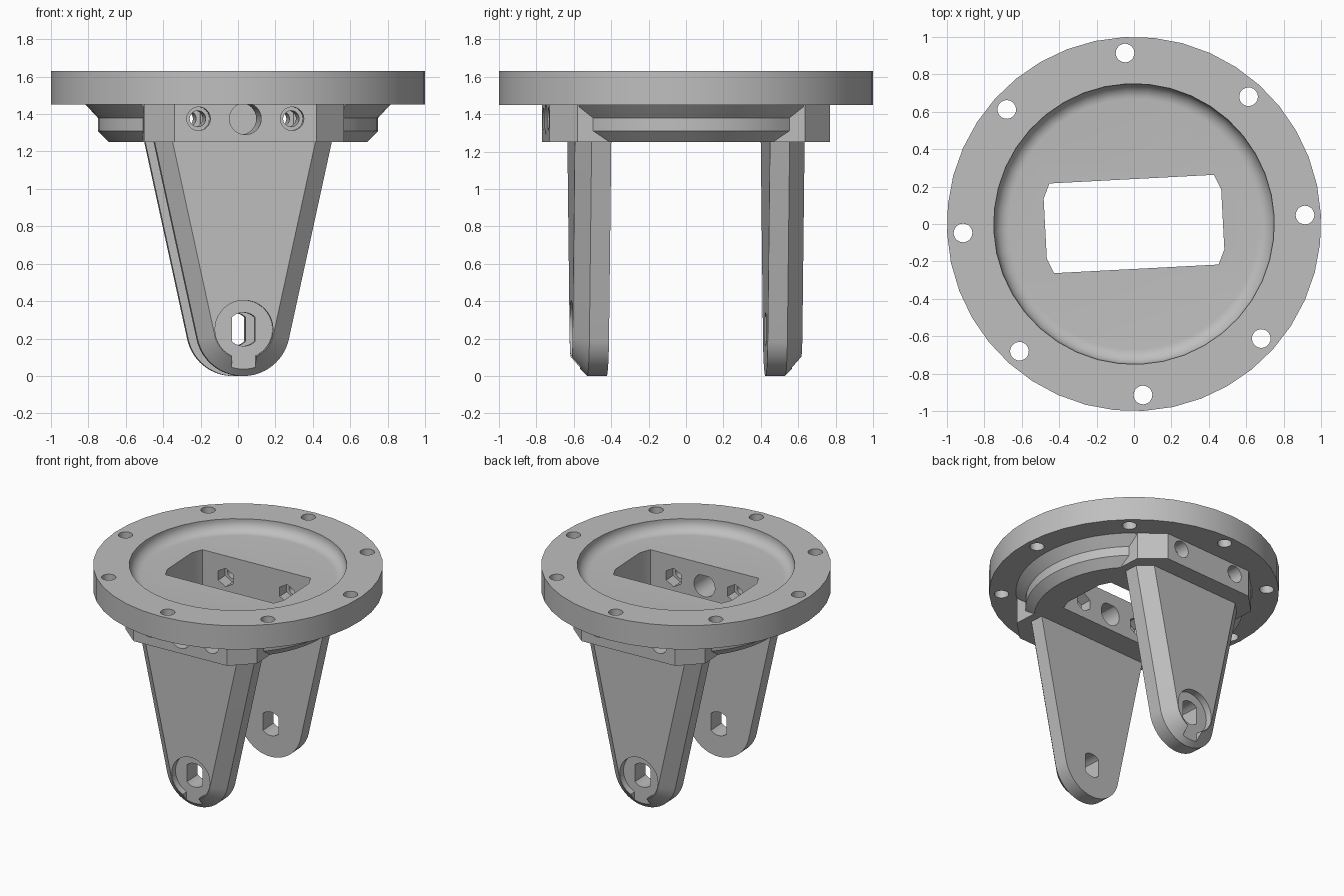
import bpy, bmesh
from math import sin, cos, acos, pi, radians
from mathutils import Matrix

cube = bpy.data.objects.get("Cube")
if cube:
    bpy.data.objects.remove(cube)

grey = bpy.data.materials.new("plain grey")
grey.use_nodes = True
GREY = (0.52, 0.52, 0.52, 1)
grey.diffuse_color = GREY
grey.node_tree.nodes["Principled BSDF"].inputs["Base Color"].default_value = GREY


def loft(name, rings):
    """Closed solid bridging equal-length rings of points."""
    bm = bmesh.new()
    loops = [[bm.verts.new(p) for p in ring] for ring in rings]
    n = len(loops[0])
    for a, b in zip(loops, loops[1:]):
        for i in range(n):
            j = (i + 1) % n
            bm.faces.new((a[i], a[j], b[j], b[i]))
    bm.faces.new(loops[0])
    bm.faces.new(loops[-1])
    bmesh.ops.recalc_face_normals(bm, faces=bm.faces)
    mesh = bpy.data.meshes.new(name)
    bm.to_mesh(mesh)
    bm.free()
    mesh.materials.append(grey)
    obj = bpy.data.objects.new(name, mesh)
    bpy.context.collection.objects.link(obj)
    return obj


def circle(r, n, cx=0, cy=0, turn=0):
    return [(cx + r * cos(turn + 2 * pi * i / n), cy + r * sin(turn + 2 * pi * i / n))
            for i in range(n)]


def lathe(name, profile, n):
    return loft(name, [[(x, y, z) for x, y in circle(r, n)] for r, z in profile])


def prism_z(name, outline, lo, hi):
    return loft(name, [[(x, y, z) for x, y in outline] for z in (lo, hi)])


def prism_y(name, outline, lo, hi):
    return loft(name, [[(x, y, z) for x, z in outline] for y in (lo, hi)])


def boolean(obj, tool, operation="DIFFERENCE"):
    mod = obj.modifiers.new("boolean", "BOOLEAN")
    mod.operation, mod.object, mod.solver = operation, tool, "EXACT"
    bpy.context.view_layer.objects.active = obj
    bpy.ops.object.modifier_apply(modifier=mod.name)
    bpy.data.objects.remove(tool)


def chamfered(w, d, cw, cd):
    """Rectangle outline with cut corners (half sizes, cut sizes)."""
    quarter = [(w, d - cd), (w - cw, d)]
    half = quarter + [(-x, y) for x, y in reversed(quarter)]
    return half + [(-x, -y) for x, y in half]


def rect(w, d, cy=0):
    return [(-w, cy - d), (w, cy - d), (w, cy + d), (-w, cy + d)]


def slot(lo, hi):
    return prism_z("slot_cutter", chamfered(0.475, 0.24, 0.035, 0.08), lo, hi)


# Flange with shallow dished top and a ring of bolt holes
TOP, UNDER, BASE, FLOOR = 1.63, 1.45, 1.25, 1.54
fillet = [(0.75 - 0.08 * (1 - cos(a)), FLOOR + 0.08 * (1 - sin(a)))
          for a in [i * pi / 16 for i in range(9)]]
flange = lathe("mounting_flange", [(1, UNDER), (1, TOP), (0.75, TOP)] + fillet, 40)
for i in range(8):
    a = i * pi / 4
    boolean(flange, prism_z("bolt_cutter",
                            circle(0.05, 20, 0.915 * cos(a), 0.915 * sin(a)), 1.3, 1.8))
boolean(flange, slot(1.35, 1.7))

# Block under the flange with stepped round rims on both sides
block = prism_z("under_block", chamfered(0.535, 0.75, 0.155, 0.14), BASE, UNDER)
rim = lathe("side_rim", [(0.69, BASE), (0.75, 1.31), (0.75, 1.38), (0.815, UNDER)], 64)
boolean(rim, prism_z("rim_clip", rect(1.2, 0.6), 1.1, 1.6), "INTERSECT")
boolean(block, rim, "UNION")
boolean(block, slot(1.1, 1.6))

# Screw holes with counterbores outside and hexagonal nut pockets inside
HOLE_Z = 1.375
for x in (-0.25, 0.25):
    boolean(block, prism_y("screw_cutter", circle(0.043, 20, x, HOLE_Z), -0.9, 0.9))
    for s in (-1, 1):
        boolean(block, prism_y("bore_cutter", circle(0.063, 24, x, HOLE_Z), s * 0.65, s * 0.9))
        boolean(block, prism_y("nut_cutter", circle(0.07, 6, x, HOLE_Z, pi / 6),
                               s * 0.15, s * 0.33))
boolean(block, prism_y("centre_cutter", circle(0.085, 32, 0, HOLE_Z), -0.9, -0.1))

# Tapered legs
PIVOT, TAPER = 0.25, radians(12.3)


def leg_outline(inset):
    r = 0.25 - inset
    top = (r + (BASE - PIVOT) * sin(TAPER)) / cos(TAPER)
    steps = 28
    arc = []
    for i in range(steps + 1):
        a = -TAPER - (pi - 2 * TAPER) * i / steps
        arc.append((r * cos(a), PIVOT + r * sin(a)))
    return [(top, BASE)] + arc + [(-top, BASE)]


half_flat = acos(0.0625 / 0.09)
double_d = []
for base in (0, pi):
    for i in range(7):
        a = base + half_flat + (pi - 2 * half_flat) * i / 6
        double_d.append((0.09 * cos(a), PIVOT + 0.09 * sin(a)))

legs = []
for name, s in (("front_leg", -1), ("back_leg", 1)):
    layers = ((0, 0.425), (0, 0.53), (0.09, 0.615))
    leg = loft(name, [[(x, s * y, z) for x, z in leg_outline(inset)] for inset, y in layers])
    # Round recess, keyed through hole and drain notch
    boolean(leg, prism_y("recess_cutter", circle(0.155, 40, 0, PIVOT), s * 0.565, s * 0.8))
    boolean(leg, prism_y("key_cutter", double_d, s * 0.3, s * 0.8))
    boolean(leg, prism_y("notch_cutter", rect(0.064, 0.04, 0.075), s * 0.565, s * 0.8))
    legs.append(leg)

# Slight turn of the whole assembly, then smooth shading with sharp edges
bpy.ops.object.select_all(action="DESELECT")
for obj in [flange, block] + legs:
    obj.data.transform(Matrix.Rotation(radians(3), 4, "Z"))
    obj.select_set(True)
bpy.context.view_layer.objects.active = flange
bpy.ops.object.shade_smooth_by_angle(angle=radians(25))
